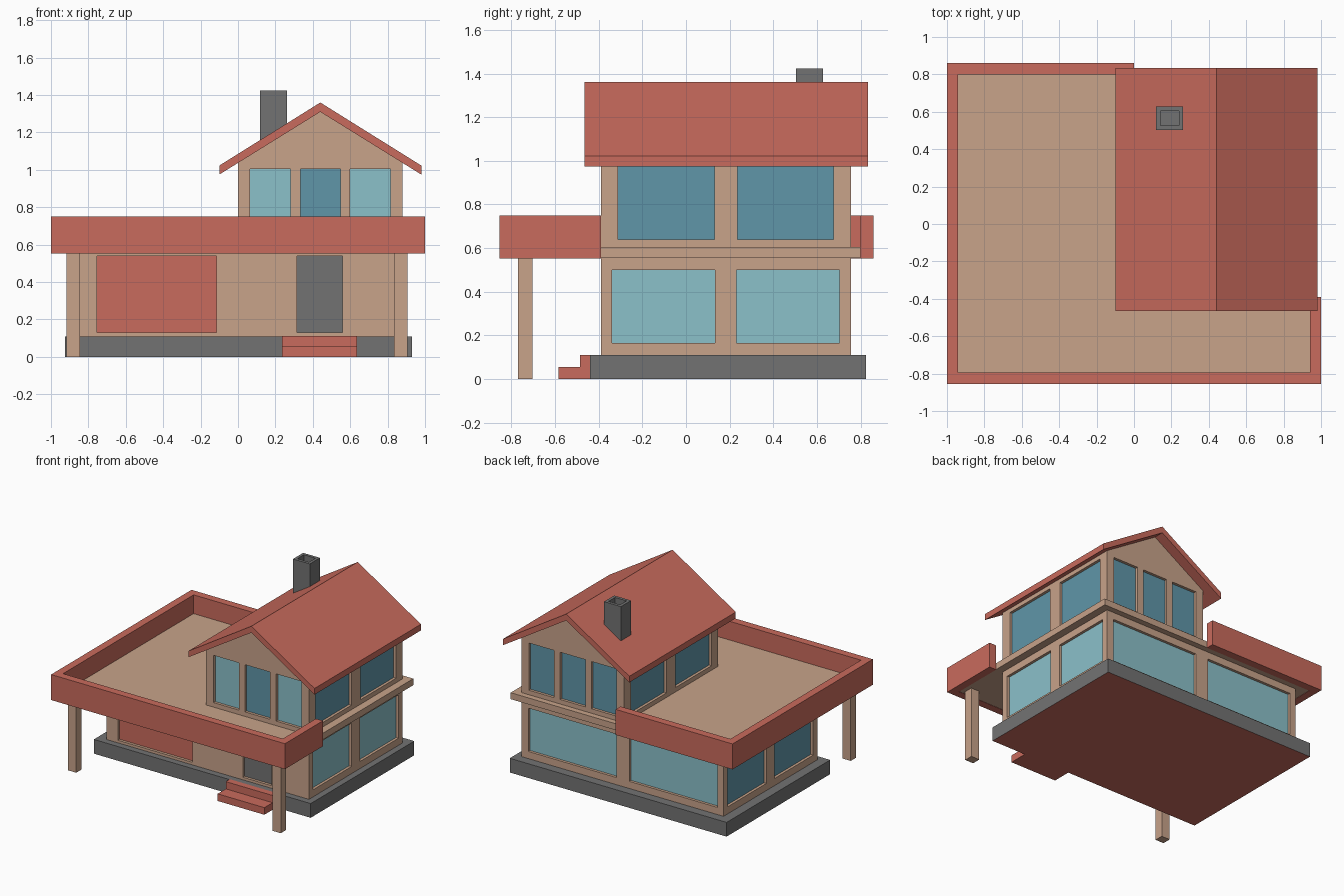
import bpy, bmesh
from mathutils import Vector

if "Cube" in bpy.data.objects:
    bpy.data.objects.remove(bpy.data.objects["Cube"])


def material(name, rgb):
    m = bpy.data.materials.new(name)
    m.diffuse_color = (*rgb, 1)
    m.use_nodes = True
    m.node_tree.nodes["Principled BSDF"].inputs["Base Color"].default_value = m.diffuse_color
    return m


RED = material("brick_red", (0.584, 0.147, 0.109))
TAN = material("tan_wall", (0.578, 0.366, 0.254))
GRAY = material("dark_gray", (0.171, 0.171, 0.171))
LIGHT = material("light_glass", (0.258, 0.533, 0.591))
DARK = material("dark_glass", (0.117, 0.305, 0.397))


def finish(bm, name, mat):
    bmesh.ops.recalc_face_normals(bm, faces=bm.faces)
    me = bpy.data.meshes.new(name)
    bm.to_mesh(me)
    bm.free()
    me.materials.append(mat)
    ob = bpy.data.objects.new(name, me)
    bpy.context.collection.objects.link(ob)
    return ob


def add_box(bm, lo, hi):
    lo, hi = Vector(lo), Vector(hi)
    verts = bmesh.ops.create_cube(bm, size=1)["verts"]
    bmesh.ops.scale(bm, vec=hi - lo, verts=verts)
    bmesh.ops.translate(bm, vec=(lo + hi) / 2, verts=verts)


def box(name, lo, hi, mat):
    bm = bmesh.new()
    add_box(bm, lo, hi)
    return finish(bm, name, mat)


def prism(name, pts, axis, a, b, mat):
    """Extrude a flat outline along an axis from a to b."""
    def place(p, d):
        co = list(p)
        co.insert(axis, d)
        return co
    bm = bmesh.new()
    face = bm.faces.new([bm.verts.new(place(p, a)) for p in pts])
    res = bmesh.ops.extrude_face_region(bm, geom=[face])
    for v in res["geom"]:
        if isinstance(v, bmesh.types.BMVert):
            v.co[axis] = b
    return finish(bm, name, mat)


DEPTH = 0.025


def openings(wall, specs):
    """Cut recesses in a wall and set a thin panel in each.
    spec: name, axis, wall plane, outward sign, u range, z range, material"""
    bm = bmesh.new()
    for name, axis, plane, sign, u, z, mat in specs:
        def corners(d0, d1):
            ends = sorted((plane + sign * d0, plane + sign * d1))
            lo, hi = [u[0], z[0]], [u[1], z[1]]
            lo.insert(axis, ends[0])
            hi.insert(axis, ends[1])
            return lo, hi
        add_box(bm, *corners(-DEPTH, 0.02))
        box(name, *corners(-DEPTH - 0.002, -DEPTH + 0.004), mat)
    cutter = finish(bm, "opening_cutter", TAN)
    cutter.hide_render = True
    mod = wall.modifiers.new("openings", "BOOLEAN")
    mod.operation, mod.solver, mod.object = "DIFFERENCE", "EXACT", cutter
    bpy.context.view_layer.objects.active = wall
    bpy.ops.object.modifier_apply(modifier=mod.name)
    bpy.data.objects.remove(cutter)


# Foundation with red underside
base = box("foundation", (-0.925, -0.44, 0), (0.93, 0.825, 0.11), GRAY)
base.data.materials.append(RED)
for p in base.data.polygons:
    p.material_index = 1 if p.normal.z < -0.5 else 0

# Entrance steps
prism("entrance_steps", [(-0.585, 0), (-0.435, 0), (-0.435, 0.111), (-0.485, 0.111),
                         (-0.485, 0.055), (-0.585, 0.055)], 0, 0.235, 0.635, RED)

# Ground floor walls, doors and windows
X0, X1, Y0, Y1 = -0.85, 0.88, -0.39, 0.755
ground = box("ground_floor_walls", (X0, Y0, 0.11), (X1, Y1, 0.555), TAN)
gz = (0.165, 0.50)
specs = [("garage_door", 1, Y0, -1, (-0.755, -0.115), (0.13, 0.54), RED),
         ("front_door", 1, Y0, -1, (0.316, 0.56), (0.13, 0.54), GRAY)]
for i, u in enumerate([(-0.34, 0.132), (0.232, 0.704)]):
    specs.append((f"ground_right_window_{i}", 0, X1, 1, u, gz, LIGHT))
    specs.append((f"ground_left_window_{i}", 0, X0, -1, u, gz, DARK))
for i, u in enumerate([(-0.80, -0.045), (0.065, 0.82)]):
    specs.append((f"ground_back_window_{i}", 1, Y1, 1, u, gz, LIGHT))
openings(ground, specs)

# Terrace deck with parapet around the open sides
box("terrace_deck", (-0.94, -0.795, 0.555), (0.94, 0.80, 0.605), TAN)
prism("terrace_parapet", [(0, 0.86), (-1, 0.86), (-1, -0.855), (1, -0.855), (1, -0.39),
                          (0.94, -0.39), (0.94, -0.795), (-0.94, -0.795),
                          (-0.94, 0.80), (0, 0.80)], 2, 0.553, 0.75, RED)

# Porch posts
for side, x in (("left", -0.917), ("right", 0.833)):
    box(f"{side}_porch_post", (x, -0.77, 0), (x + 0.072, -0.703, 0.555), TAN)

# Upper floor walls with gables, and windows
upper = prism("upper_floor_walls", [(0, 0.605), (0.88, 0.605), (0.88, 1.045), (0.44, 1.32),
                                    (0, 1.045)], 1, Y0, Y1, TAN)
uz = (0.64, 1.005)
specs = []
for i, u in enumerate([(0.064, 0.28), (0.333, 0.548), (0.60, 0.816)]):
    specs.append((f"upper_front_window_{i}", 1, Y0, -1, u, uz, DARK if i == 1 else LIGHT))
    specs.append((f"upper_back_window_{i}", 1, Y1, 1, u, uz, DARK))
for i, u in enumerate([(-0.312, 0.13), (0.237, 0.675)]):
    specs.append((f"upper_right_window_{i}", 0, 0.88, 1, u, uz, DARK))
    specs.append((f"upper_left_window_{i}", 0, 0, -1, u, uz, DARK))
openings(upper, specs)

# Gable roof
prism("gable_roof", [(-0.10, 0.975), (0.44, 1.31), (0.98, 0.975), (0.98, 1.023),
                     (0.44, 1.36), (-0.10, 1.023)], 1, -0.465, 0.835, RED)

# Chimney with a sunken flue
bm = bmesh.new()
add_box(bm, (0.118, 0.503, 1.12), (0.262, 0.627, 1.424))
bm.faces.ensure_lookup_table()
top = max(bm.faces, key=lambda f: f.calc_center_median().z)
bmesh.ops.inset_individual(bm, faces=[top], thickness=0.032)
flue = bmesh.ops.extrude_discrete_faces(bm, faces=[top])["faces"][0]
bmesh.ops.translate(bm, vec=(0, 0, -0.06), verts=flue.verts)
finish(bm, "chimney", GRAY)
